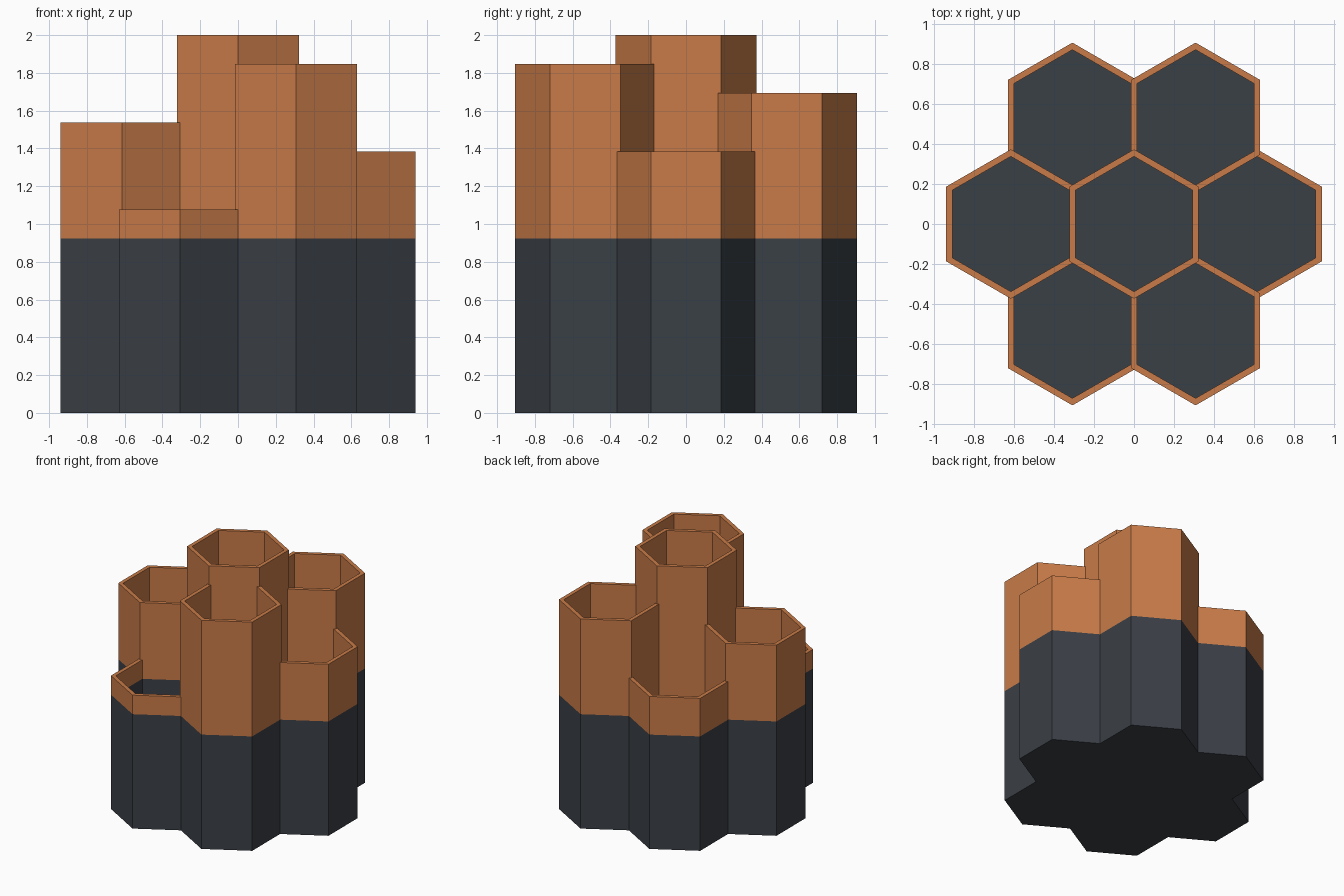
import bpy, bmesh, math

if "Cube" in bpy.data.objects:
    bpy.data.objects.remove(bpy.data.objects["Cube"])

U = 2 / 130               # size of one design unit
SPACING = 40 * U          # distance between cell centres
R_OUT = 21 * U / math.cos(math.pi / 6)
R_IN = 19 * U / math.cos(math.pi / 6)
FLOOR, SPLIT = 2 * U, 60 * U


def material(name, rgb):
    m = bpy.data.materials.new(name)
    m.diffuse_color = (*rgb, 1)
    m.use_nodes = True
    m.node_tree.nodes["Principled BSDF"].inputs["Base Color"].default_value = m.diffuse_color
    return m


slate = material("dark slate", (0.042, 0.050, 0.061))
copper = material("copper orange", (0.578, 0.198, 0.065))


def hex_cup(name, x, y, height):
    """Hollow hexagonal cup with a closed floor, dark below the colour split."""
    bm = bmesh.new()
    profile = [(R_OUT, 0), (R_OUT, SPLIT), (R_OUT, height),
               (R_IN, height), (R_IN, SPLIT), (R_IN, FLOOR)]
    rings = []
    for r, z in profile:
        angles = [math.radians(30 + 60 * i) for i in range(6)]
        rings.append([bm.verts.new((r * math.cos(a), r * math.sin(a), z)) for a in angles])
    for a, b in zip(rings, rings[1:]):
        for i in range(6):
            j = (i + 1) % 6
            bm.faces.new((a[i], a[j], b[j], b[i]))
    bm.faces.new(rings[0][::-1])   # underside
    bm.faces.new(rings[-1])        # inner floor
    for f in bm.faces:
        f.material_index = int(f.calc_center_median().z > SPLIT)
    bmesh.ops.recalc_face_normals(bm, faces=bm.faces[:])
    me = bpy.data.meshes.new(name)
    bm.to_mesh(me)
    bm.free()
    me.materials.append(slate)
    me.materials.append(copper)
    ob = bpy.data.objects.new(name, me)
    ob.location = (x, y, 0)
    bpy.context.collection.objects.link(ob)


# Central cup and the ring of six around it, each a different height
hex_cup("center_cup", 0, 0, 130 * U)
ring = [("right_cup", 90), ("back_right_cup", 110), ("back_left_cup", 80),
        ("left_cup", 100), ("front_left_cup", 70), ("front_right_cup", 120)]
for k, (name, h) in enumerate(ring):
    a = math.radians(60 * k)
    hex_cup(name, SPACING * math.cos(a), SPACING * math.sin(a), h * U)
